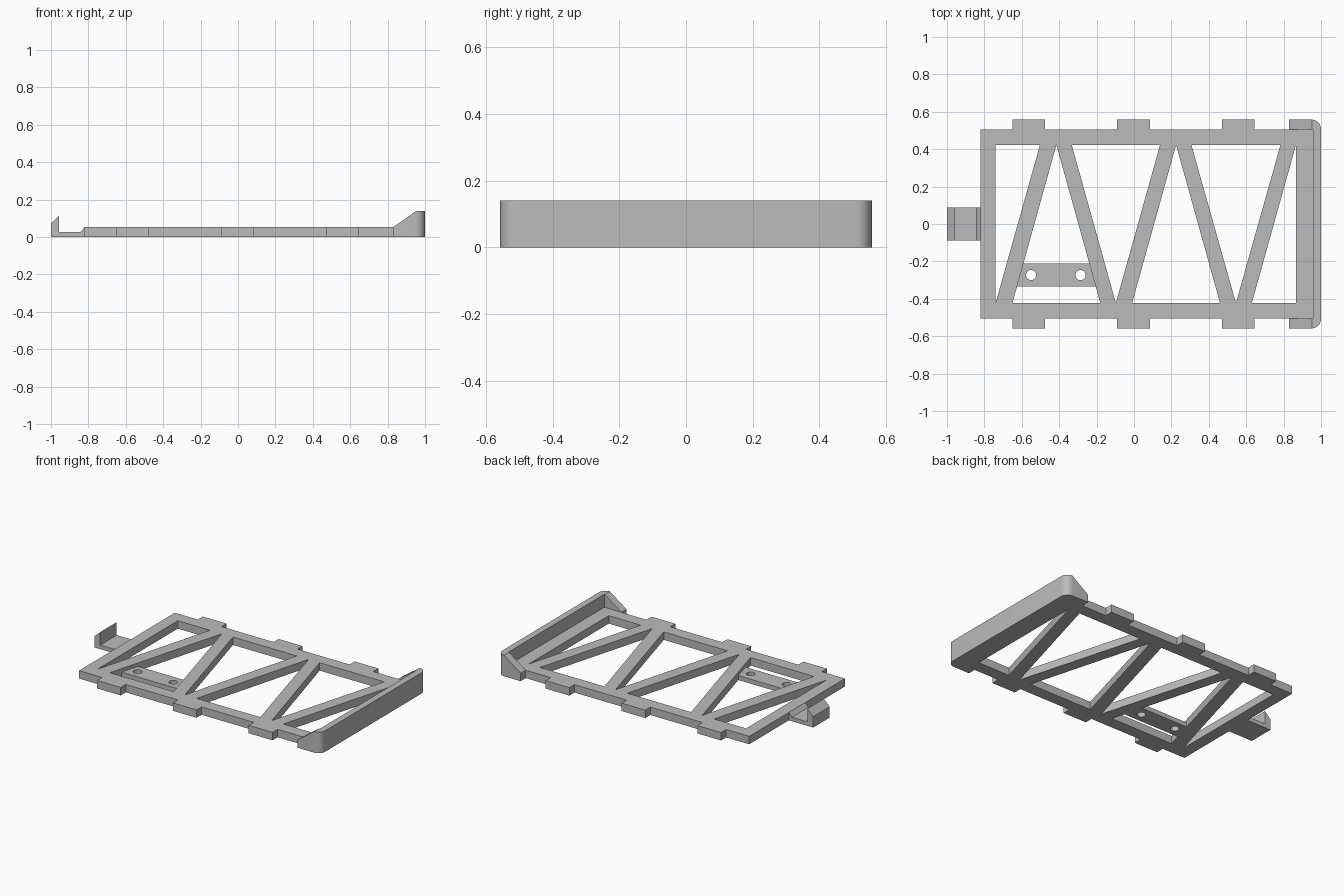
import bpy, bmesh, math
from mathutils import Matrix, Vector

cube = bpy.data.objects.get("Cube")
if cube:
    bpy.data.objects.remove(cube, do_unlink=True)

grey = bpy.data.materials.new("plain grey")
grey.use_nodes = True
grey.diffuse_color = (0.5, 0.5, 0.5, 1)
grey.node_tree.nodes["Principled BSDF"].inputs["Base Color"].default_value = (0.5, 0.5, 0.5, 1)

THICK = 0.053       # frame thickness
RAIL = 0.505        # half width of frame
INNER = 0.4225      # half width of openings
EDGE = 0.558        # half width over tabs and lip


def extrude(name, loops, height, matrix=Matrix(), cut=None):
    """Extrude closed outlines (holes are the inner loops) upward from zero."""
    curve = bpy.data.curves.new(name, 'CURVE')
    curve.dimensions = '2D'
    curve.fill_mode = 'BOTH'
    curve.extrude = height / 2
    for loop in loops:
        spline = curve.splines.new('POLY')
        spline.points.add(len(loop) - 1)
        for point, (x, y) in zip(spline.points, loop):
            point.co = (x, y, 0, 1)
        spline.use_cyclic_u = True
    temp = bpy.data.objects.new(name + " outline", curve)
    bpy.context.collection.objects.link(temp)
    graph = bpy.context.evaluated_depsgraph_get()
    mesh = bpy.data.meshes.new_from_object(temp.evaluated_get(graph))
    bpy.data.objects.remove(temp, do_unlink=True)
    mesh.name = name
    bm = bmesh.new()
    bm.from_mesh(mesh)
    bmesh.ops.remove_doubles(bm, verts=bm.verts, dist=1e-5)
    bmesh.ops.translate(bm, verts=bm.verts, vec=(0, 0, height / 2))
    bmesh.ops.transform(bm, verts=bm.verts, matrix=matrix)
    if cut:
        bmesh.ops.bisect_plane(bm, geom=bm.verts[:] + bm.edges[:] + bm.faces[:],
                               plane_co=cut[0], plane_no=cut[1], clear_outer=True)
        bmesh.ops.holes_fill(bm, edges=[e for e in bm.edges if e.is_boundary])
    bmesh.ops.dissolve_limit(bm, angle_limit=0.01, verts=bm.verts, edges=bm.edges)
    bmesh.ops.recalc_face_normals(bm, faces=bm.faces)
    for face in bm.faces:
        face.smooth = False
    bm.to_mesh(mesh)
    bm.free()
    mesh.materials.clear()
    mesh.materials.append(grey)
    obj = bpy.data.objects.new(name, mesh)
    bpy.context.collection.objects.link(obj)
    return obj


def arc(cx, cy, r, start, end, steps):
    angles = [math.radians(start + (end - start) * i / steps) for i in range(steps + 1)]
    return [(cx + r * math.cos(a), cy + r * math.sin(a)) for a in angles]


# Frame outline: two long rails with three tabs each
lower = [(-0.82, -RAIL)]
for c in (-0.5625, -0.0025, 0.5575):
    lower += [(c - 0.0875, -RAIL), (c - 0.0875, -EDGE), (c + 0.0875, -EDGE), (c + 0.0875, -RAIL)]
lower.append((0.957, -RAIL))
outline = lower + [(x, -y) for x, y in reversed(lower)]

# Triangular openings left between the zigzag braces
openings = [
    [(-0.74, -INNER), (-0.503, INNER), (-0.74, INNER)],
    [(0.63, -INNER), (0.866, -INNER), (0.866, INNER)],
]
for base, apex, side in ((-0.65, -0.415, -1), (-0.01, 0.225, -1),
                         (-0.333, -0.097, 1), (0.307, 0.545, 1)):
    openings.append([(base, side * INNER), (2 * apex - base, side * INNER), (apex, -side * INNER)])
extrude("truss_frame", [outline] + openings, THICK)

# Cross strip with two screw holes
strip = [(-0.626, -0.335), (-0.204, -0.335), (-0.239, -0.21), (-0.591, -0.21)]
holes = [arc(x, -0.273, 0.027, 0, 345, 23) for x in (-0.55, -0.286)]
extrude("screw_strip", [strip] + holes, 0.03)

# Raised end lip with rounded corners and sloping wings
r = 0.05
half = [(0.957, -RAIL), (0.83, -RAIL), (0.83, -EDGE)] + arc(1 - r, r - EDGE, r, -90, 0, 8)
lip = extrude("end_lip", [half + [(x, -y) for x, y in reversed(half)]], 0.14,
              cut=(Vector((0.83, 0, THICK)), Vector((-0.087, 0, 0.122))))
bpy.ops.object.select_all(action='DESELECT')
lip.select_set(True)
bpy.context.view_layer.objects.active = lip
bpy.ops.object.shade_smooth_by_angle(angle=math.radians(25))

# Hooked clip at the other end
profile = [(-1, 0), (-0.82, 0), (-0.82, THICK), (-0.843, 0.027),
           (-0.956, 0.027), (-0.956, 0.114), (-1, 0.073)]
extrude("hook_clip", [profile], 0.174,
        Matrix.Translation((0, 0.087, 0)) @ Matrix.Rotation(math.pi / 2, 4, 'X'))
